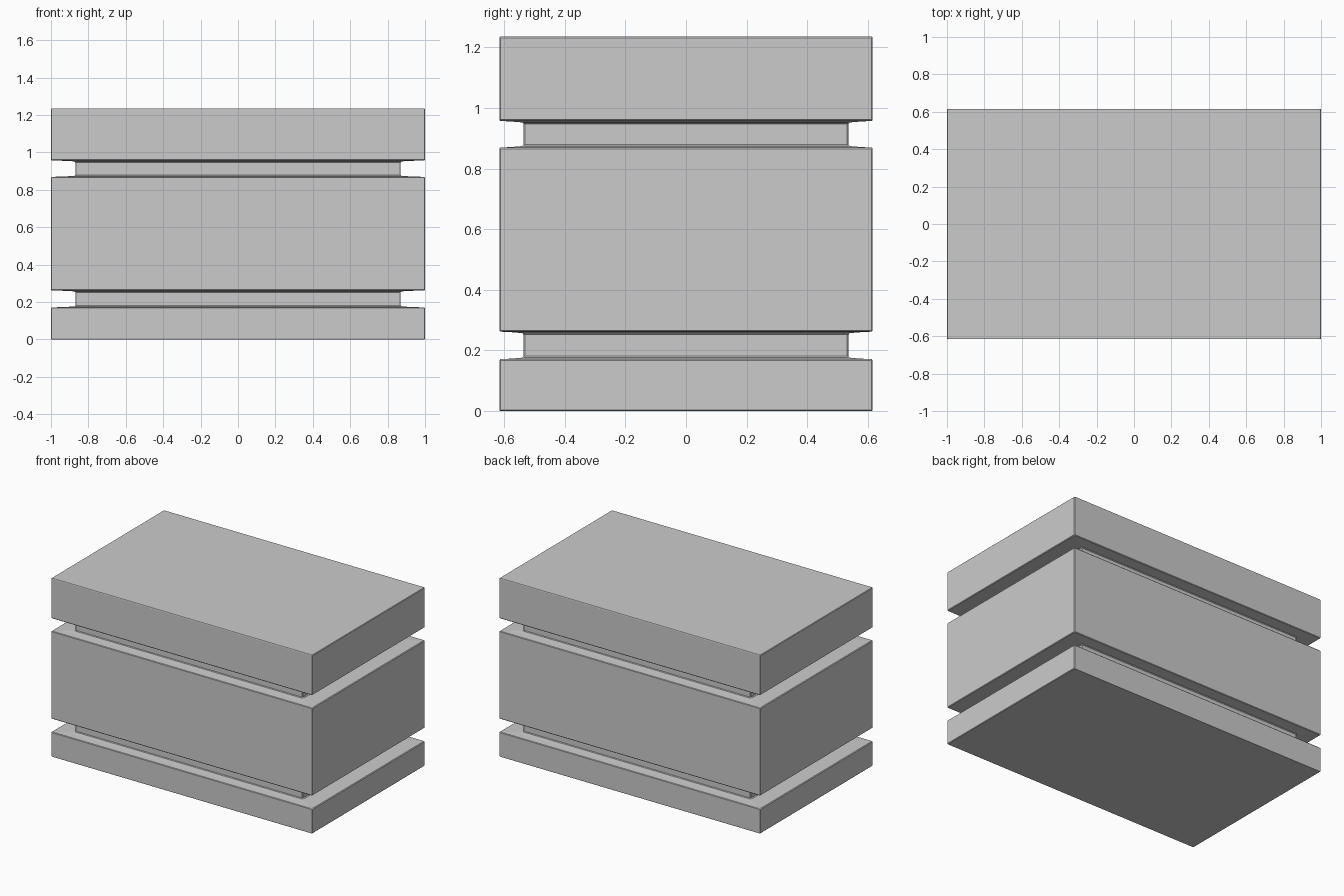
import bpy, bmesh

if "Cube" in bpy.data.objects:
    bpy.data.objects.remove(bpy.data.objects["Cube"])

HX, HY, TOP = 1.0, 0.616, 1.235   # half width, half depth, height
C = 0.004                         # tiny corner chamfer


def ring(bm, s, z):
    """Rectangle with chamfered corners, scaled by s, at height z."""
    x, y = HX * s, HY * s
    pts = [(x, -y + C), (x, y - C), (x - C, y), (-x + C, y),
           (-x, y - C), (-x, -y + C), (-x + C, -y), (x - C, -y)]
    return [bm.verts.new((px, py, z)) for px, py in pts]


def groove(z0, z1):
    """Profile of a recessed band with slightly sloped lips."""
    lower = [(1, z0 - 0.003), (0.995, z0 + 0.001), (0.935, z0 + 0.003),
             (0.876, z0 + 0.006), (0.87, z0 + 0.011)]
    upper = [(s, z0 + z1 - z) for s, z in reversed(lower)]
    return lower + upper


# Body profile: base slab, groove, middle block, groove, lid slab
profile = ([(0.996, 0), (1, 0.004)]
           + groove(0.170, 0.263)
           + groove(0.868, 0.958)
           + [(1, TOP - 0.004), (0.996, TOP)])

bm = bmesh.new()
rings = [ring(bm, s, z) for s, z in profile]
for a, b in zip(rings, rings[1:]):
    for i in range(8):
        j = (i + 1) % 8
        bm.faces.new((a[i], a[j], b[j], b[i]))
bm.faces.new(rings[0][::-1])
bm.faces.new(rings[-1])
bmesh.ops.recalc_face_normals(bm, faces=bm.faces)

mesh = bpy.data.meshes.new("grooved_block")
bm.to_mesh(mesh)
bm.free()
block = bpy.data.objects.new("grooved_block", mesh)
bpy.context.collection.objects.link(block)
